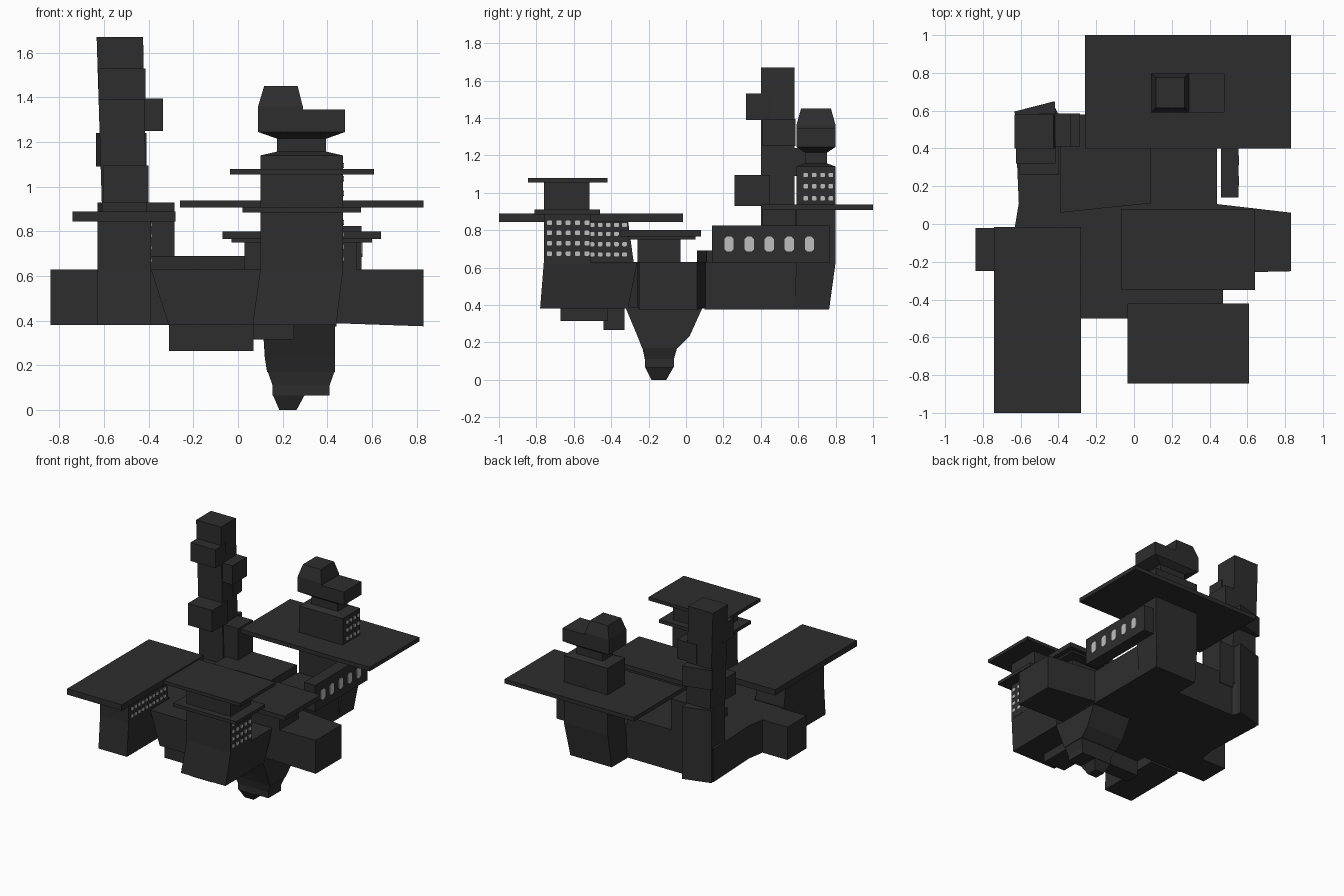
import bpy, bmesh, math


def material(name, v):
    m = bpy.data.materials.new(name)
    m.diffuse_color = (v, v, v, 1)
    return m


DARK = material("charcoal", 0.027)
LIGHT = material("pale window grey", 0.52)


def skin(name, rings, mat=DARK):
    """Join equal-length rings of points into a capped solid."""
    bm = bmesh.new()
    vs = [[bm.verts.new(p) for p in r] for r in rings]
    n = len(vs[0])
    for a, b in zip(vs, vs[1:]):
        for i in range(n):
            j = (i + 1) % n
            bm.faces.new((a[i], a[j], b[j], b[i]))
    bm.faces.new(vs[0][::-1])
    bm.faces.new(vs[-1])
    bmesh.ops.recalc_face_normals(bm, faces=bm.faces)
    me = bpy.data.meshes.new(name)
    bm.to_mesh(me)
    bm.free()
    me.materials.append(mat)
    ob = bpy.data.objects.new(name, me)
    bpy.context.collection.objects.link(ob)
    return ob


def loft(name, *secs):
    """Stack of rectangles, each (z, x0, x1, y0, y1)."""
    return skin(name, [[(a, c, z), (b, c, z), (b, d, z), (a, d, z)]
                       for z, a, b, c, d in secs])


def box(name, x0, x1, y0, y1, z0, z1):
    return loft(name, (z0, x0, x1, y0, y1), (z1, x0, x1, y0, y1))


def prism(name, pts, z0, z1):
    return skin(name, [[(x, y, z) for x, y in pts] for z in (z0, z1)])


def windows(name, x, ys, zs, w, h, cut):
    """Thin chamfered plates on a wall facing +x."""
    for y in ys:
        for z in zs:
            a, b = w / 2, h / 2
            prof = [(-a + cut, -b), (a - cut, -b), (a, -b + cut), (a, b - cut),
                    (a - cut, b), (-a + cut, b), (-a, b - cut), (-a, -b + cut)]
            skin(name, [[(px, y + p, z + q) for p, q in prof]
                        for px in (x - 0.003, x + 0.004)], LIGHT)


# main hull
prism("main_hull", [(-.39, -.26), (.44, -.26), (.44, .11), (.10, .11), (.10, .58),
                    (-.40, .58), (-.42, .62), (-.63, .57), (-.61, .11), (-.63, -.01),
                    (-.63, -.26)], .38, .63)
prism("raised_deck", [(-.39, .06), (.09, .11), (.09, .58), (-.39, .58)], .60, .69)
loft("front_hull", (.38, -.31, .065, -.5, -.2), (.63, -.39, .10, -.5, -.2))
box("hull_under_box", -.31, .07, -.44, -.33, .265, .39)

# side arms
box("left_arm", -.84, -.55, -.25, -.02, .38, .63)
skin("right_arm", [[(.40, -.26, .39), (.40, .11, .39), (.40, .11, .63), (.40, -.26, .63)],
                   [(.83, -.25, .375), (.83, .06, .375), (.83, .06, .63), (.83, -.25, .63)]])

# central building and roof slab
box("central_building", .03, .53, -.26, -.03, .60, .77)
box("central_roof_under", -.03, .60, -.31, .05, .75, .78)
box("central_roof", -.07, .64, -.35, .08, .765, .80)

# left building
loft("left_building", (.38, -.63, -.39, -.78, -.28), (.63, -.63, -.39, -.76, -.28),
     (.85, -.63, -.39, -.76, -.31))
box("left_roof", -.74, -.28, -1.0, -.015, .845, .89)
windows("left_window", -.39, [-.72 + .0435 * i for i in range(10)],
        [.67, .725, .78, .828], .025, .022, .004)

# front building with two roof slabs
loft("front_building_base", (.38, .065, .44, -.78, -.31), (.63, .10, .47, -.76, -.26))
box("front_building", .10, .47, -.76, -.51, .62, .89)
box("front_lower_roof", .02, .55, -.81, -.46, .885, .91)
box("front_neck", .10, .47, -.76, -.515, .90, 1.06)
box("front_upper_roof", -.035, .61, -.845, -.42, 1.055, 1.08)
box("front_under_box", .07, .25, -.67, -.42, .315, .39)
windows("front_window", .47, [-.73 + .05 * i for i in range(5)],
        [.675, .73, .785, .84], .027, .024, .004)

# rear wing, rear tower and wide platform
loft("rear_wing", (.375, .09, .44, .10, .765), (.63, .10, .44, .11, .80))
loft("rear_tower", (.38, .12, .44, .58, .765), (.63, .10, .47, .59, .80),
     (1.14, .10, .47, .59, .80), (1.157, .175, .395, .635, .755),
     (1.215, .175, .395, .635, .755), (1.245, .09, .48, .59, .80),
     (1.345, .09, .48, .59, .80))
loft("rear_tower_cap", (1.30, .09, .29, .59, .80), (1.36, .09, .29, .59, .80),
     (1.45, .117, .267, .615, .775))
box("rear_platform", -.26, .83, .40, 1.0, .907, .938)
windows("rear_tower_window", .47, [.64, .685, .73, .775], [.97, 1.035, 1.095],
        .024, .024, .004)

# gallery with rounded windows
box("gallery", .46, .553, .14, .77, .625, .825)
windows("gallery_window", .553, [.23 + .1075 * i for i in range(5)], [.725],
        .05, .08, .013)

# leaning tall tower with lugs
loft("tall_tower", (.38, -.61, -.40, .40, .58), (.93, -.61, -.41, .40, .58),
     (1.67, -.633, -.425, .40, .58))
box("tower_base_block", -.61, -.285, .41, .585, .60, .93)
box("tower_front_lug", -.605, -.40, .26, .45, .93, 1.095)
box("tower_upper_lug", -.625, -.415, .32, .45, 1.39, 1.53)
box("tower_side_lug", -.50, -.335, .41, .585, 1.25, 1.395)
prism("tower_back_lug", [(-.60, .50), (-.41, .53), (-.42, .65), (-.635, .595)], 1.09, 1.24)
prism("tower_foot", [(-.60, .50), (-.41, .53), (-.42, .65), (-.63, .59)], .38, .93)

# keel
loft("keel", (.17, .13, .435, -.235, -.045), (.235, .12, .435, -.26, .02),
     (.39, .11, .435, -.325, .09))
loft("keel_neck", (.11, .155, .41, -.22, -.065), (.18, .13, .435, -.235, -.045))
box("keel_box", .155, .41, -.22, -.065, .065, .115)
loft("keel_tip", (0, .185, .262, -.185, -.105), (.07, .155, .30, -.22, -.065))
